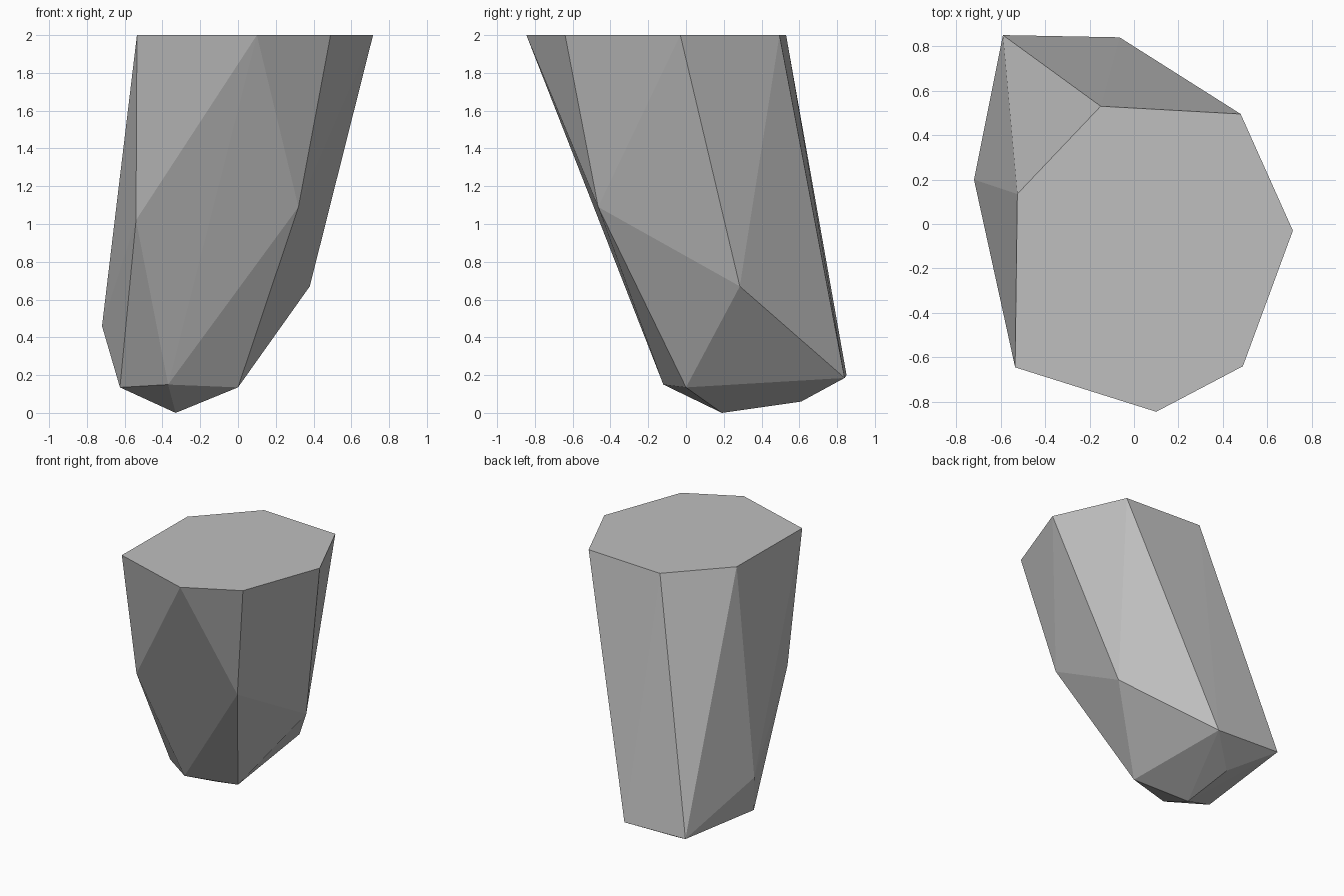
import bpy
import bmesh
import math

cube = bpy.data.objects.get("Cube")
if cube:
    bpy.data.objects.remove(cube, do_unlink=True)

# Plain grey stone
stone = bpy.data.materials.new("grey_stone")
stone.use_nodes = True
grey = (0.52, 0.52, 0.52, 1)
stone.diffuse_color = grey
bsdf = stone.node_tree.nodes["Principled BSDF"]
bsdf.inputs["Base Color"].default_value = grey
bsdf.inputs["Roughness"].default_value = 0.9

# Flat top outline, all at full height
top_rim = [(-0.15, 0.53), (0.48, 0.495), (0.715, -0.03), (0.49, -0.64),
           (0.10, -0.845), (-0.535, -0.645), (-0.525, 0.135)]

# Corners of the chipped sides
side_corners = [(0.32, -0.465, 1.09), (0.38, 0.285, 0.67),
                (-0.54, -0.46, 1.02), (-0.72, 0.20, 0.46)]

# Corners of the pointed foot, which leans to the back
foot_corners = [(0.0, 0.0, 0.135), (-0.37, -0.12, 0.15), (-0.33, 0.19, 0.0),
                (-0.625, 0.07, 0.135), (-0.59, 0.85, 0.20),
                (-0.065, 0.84, 0.185), (-0.33, 0.61, 0.06)]

# Wrap the corners in a faceted convex shell
bm = bmesh.new()
for corner in [(x, y, 2.0) for x, y in top_rim] + side_corners + foot_corners:
    bm.verts.new(corner)
bmesh.ops.convex_hull(bm, input=bm.verts[:])
bmesh.ops.dissolve_limit(bm, angle_limit=math.radians(0.3),
                         verts=bm.verts[:], edges=bm.edges[:])
bmesh.ops.recalc_face_normals(bm, faces=bm.faces[:])

mesh = bpy.data.meshes.new("rock_pillar")
bm.to_mesh(mesh)
bm.free()
mesh.materials.append(stone)
rock = bpy.data.objects.new("rock_pillar", mesh)
bpy.context.collection.objects.link(rock)
